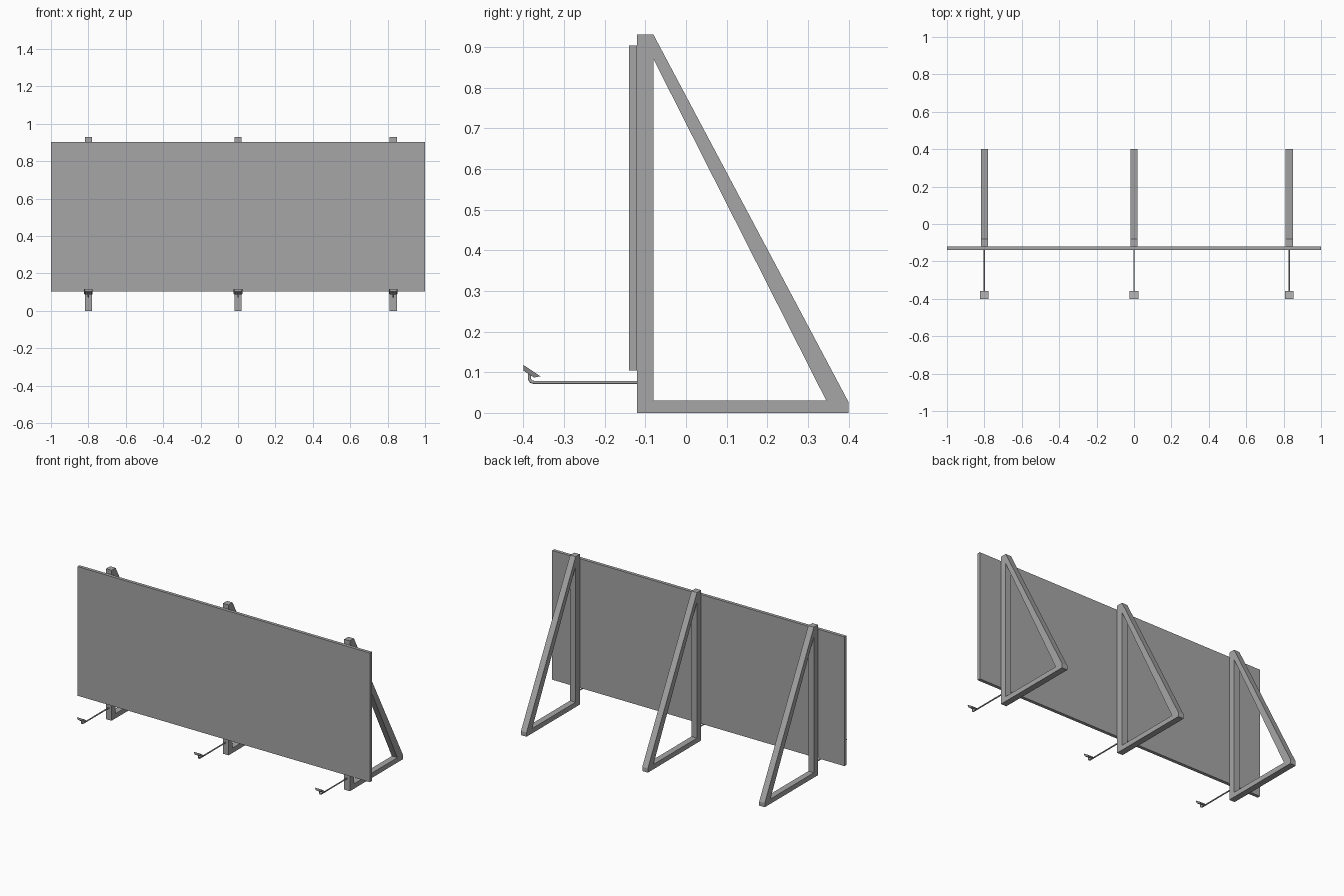
import bpy, bmesh
from mathutils import Vector

cube = bpy.data.objects.get("Cube")
if cube:
    bpy.data.objects.remove(cube, do_unlink=True)

GREY = (0.38, 0.38, 0.38, 1)
grey = bpy.data.materials.new("plain_grey")
grey.use_nodes = True
grey.diffuse_color = GREY
grey.node_tree.nodes["Principled BSDF"].inputs["Base Color"].default_value = GREY


def add_object(name, data):
    obj = bpy.data.objects.new(name, data)
    data.materials.append(grey)
    bpy.context.collection.objects.link(obj)
    return obj


def prism(name, profile, x, width, far_width=None):
    """Extrude a (y, z) profile along x, centred on x."""
    bm = bmesh.new()
    sides = [[bm.verts.new((x + s * width / 2, y, z)) for y, z in profile] for s in (-1, 1)]
    bm.faces.new(sides[0])
    bm.faces.new(sides[1])
    n = len(profile)
    for i in range(n):
        j = (i + 1) % n
        bm.faces.new((sides[0][i], sides[0][j], sides[1][j], sides[1][i]))
    bmesh.ops.recalc_face_normals(bm, faces=bm.faces)
    mesh = bpy.data.meshes.new(name)
    bm.to_mesh(mesh)
    bm.free()
    return add_object(name, mesh)


def lamp_head(name, x):
    """Tilted plate, narrower on its underside."""
    bm = bmesh.new()
    top = [(-0.4, 0.118), (-0.358, 0.09)]
    bottom = [(-0.4, 0.104), (-0.374, 0.087)]
    rings = []
    for line, half in ((top, 0.023), (bottom, 0.017)):
        (y0, z0), (y1, z1) = line
        rings.append([bm.verts.new(p) for p in (
            (x - half, y0, z0), (x + half, y0, z0), (x + half, y1, z1), (x - half, y1, z1))])
    bm.faces.new(rings[0])
    bm.faces.new(rings[1])
    for i in range(4):
        j = (i + 1) % 4
        bm.faces.new((rings[0][i], rings[0][j], rings[1][j], rings[1][i]))
    bmesh.ops.recalc_face_normals(bm, faces=bm.faces)
    mesh = bpy.data.meshes.new(name)
    bm.to_mesh(mesh)
    bm.free()
    add_object(name, mesh)


def lamp_arm(name, x):
    """Thin round rod with an upturned end."""
    path = [(-0.12, 0.075), (-0.374, 0.075), (-0.381, 0.077), (-0.385, 0.083), (-0.385, 0.1)]
    curve = bpy.data.curves.new(name, "CURVE")
    curve.dimensions = "3D"
    curve.bevel_depth = 0.004
    curve.bevel_resolution = 2
    curve.use_fill_caps = True
    spline = curve.splines.new("POLY")
    spline.points.add(len(path) - 1)
    for point, (y, z) in zip(spline.points, path):
        point.co = (x, y, z, 1)
    add_object(name, curve)


# Display panel
prism("panel", [(-0.14, 0.104), (-0.12, 0.104), (-0.12, 0.903), (-0.14, 0.903)], 0, 2)

# Three triangular supports, each with a lamp
POST = [(-0.12, 0), (-0.08, 0), (-0.08, 0.93), (-0.12, 0.93)]
FOOT = [(-0.08, 0), (0.4, 0), (0.4, 0.026), (0.345, 0.03), (-0.08, 0.03)]
BRACE = [(-0.08, 0.87), (0.345, 0.03), (0.4, 0.026), (-0.08, 0.93)]
for side, x in (("right", -0.8), ("middle", 0), ("left", 0.83)):
    for part, profile in (("post", POST), ("foot", FOOT), ("brace", BRACE)):
        prism(f"{side}_{part}", profile, x, 0.038)
    lamp_arm(f"{side}_lamp_arm", x)
    lamp_head(f"{side}_lamp_head", x)
